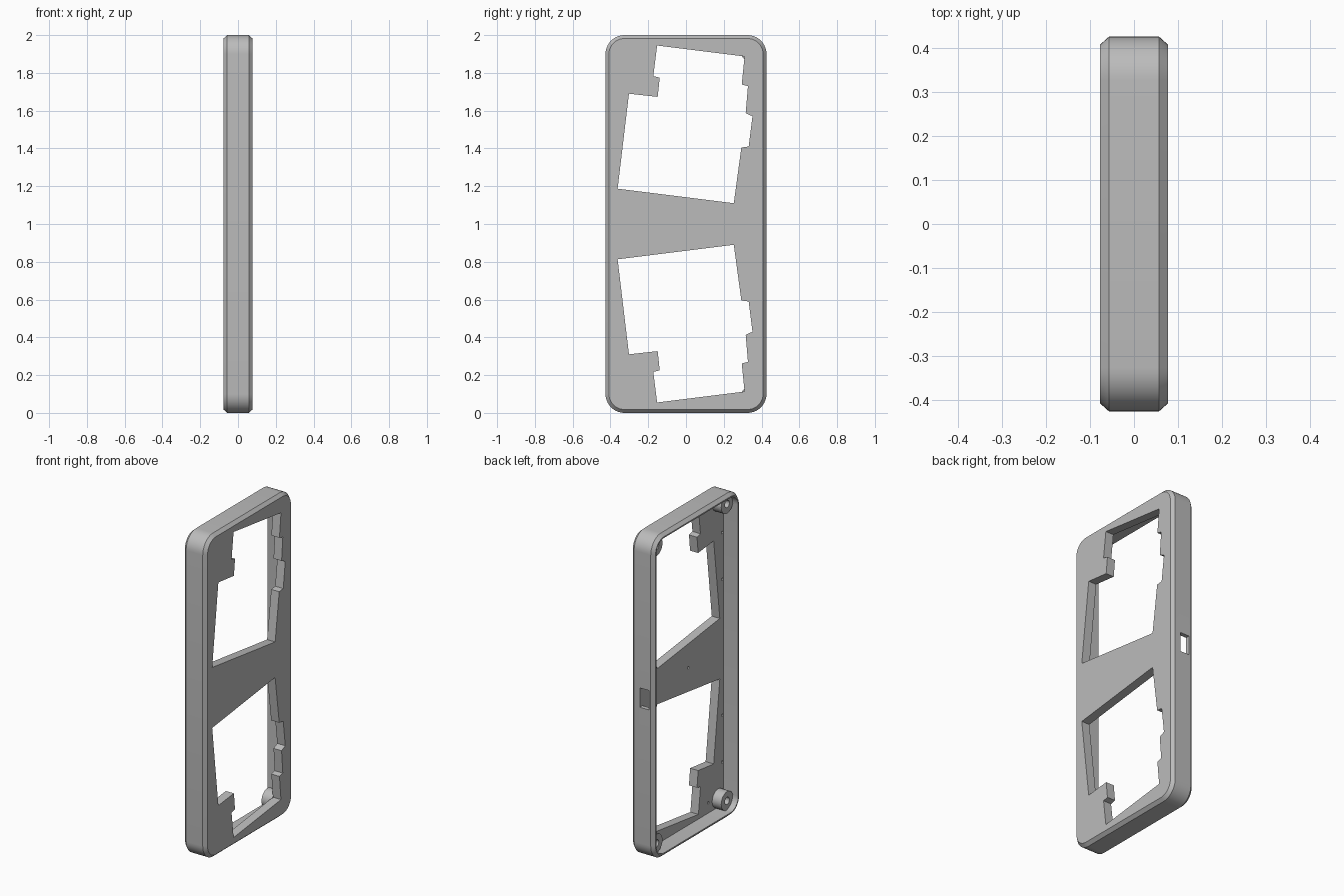
import bpy, bmesh, math

if "Cube" in bpy.data.objects:
    bpy.data.objects.remove(bpy.data.objects["Cube"], do_unlink=True)

grey = bpy.data.materials.new("plain grey")
grey.use_nodes = True
grey.diffuse_color = (0.5, 0.5, 0.5, 1)
grey.node_tree.nodes["Principled BSDF"].inputs["Base Color"].default_value = (0.5, 0.5, 0.5, 1)

HALF_Y, HALF_X, RADIUS = 0.426, 0.077, 0.1
CHAMFER, WALL, FLOOR = 0.018, 0.026, 0.022


def outline(inset, steps=10):
    """Rounded rectangle in the yz plane, shrunk by inset."""
    r = RADIUS - inset
    pts = []
    for k, (sy, sz) in enumerate([(1, 1), (-1, 1), (-1, -1), (1, -1)]):
        for i in range(steps + 1):
            a = (k + i / steps) * math.pi / 2
            pts.append((sy * (HALF_Y - RADIUS) + r * math.cos(a),
                        1 + sz * (1 - RADIUS) + r * math.sin(a)))
    return pts


def circle(y, z, r, n=24):
    return [(y + r * math.cos(2 * math.pi * i / n),
             z + r * math.sin(2 * math.pi * i / n)) for i in range(n)]


def loft(name, sections):
    """Skin matching (x, yz loop) sections and cap both ends."""
    bm = bmesh.new()
    rings = [[bm.verts.new((x, y, z)) for y, z in loop] for x, loop in sections]
    for a, b in zip(rings, rings[1:]):
        for i in range(len(a)):
            j = (i + 1) % len(a)
            bm.faces.new((a[i], a[j], b[j], b[i]))
    bm.faces.new(rings[0])
    bm.faces.new(rings[-1])
    bmesh.ops.recalc_face_normals(bm, faces=bm.faces)
    mesh = bpy.data.meshes.new(name)
    bm.to_mesh(mesh)
    bm.free()
    mesh.materials.append(grey)
    obj = bpy.data.objects.new(name, mesh)
    bpy.context.collection.objects.link(obj)
    return obj


def cut(target, cutters):
    for c in cutters:
        mod = target.modifiers.new("cut", "BOOLEAN")
        mod.operation, mod.solver, mod.object = "DIFFERENCE", "EXACT", c
    deps = bpy.context.evaluated_depsgraph_get()
    mesh = bpy.data.meshes.new_from_object(target.evaluated_get(deps))
    target.modifiers.clear()
    target.data = mesh
    for c in cutters:
        bpy.data.objects.remove(c, do_unlink=True)


def smooth(obj):
    bpy.ops.object.select_all(action="DESELECT")
    obj.select_set(True)
    bpy.context.view_layer.objects.active = obj
    bpy.ops.object.shade_smooth_by_angle(angle=math.radians(30))


# Open-backed tray with chamfered front and rear edges
frame = loft("frame", [
    (HALF_X, outline(CHAMFER)),
    (HALF_X - 0.02, outline(0)),
    (-HALF_X + 0.02, outline(0)),
    (-HALF_X, outline(CHAMFER)),
    (-HALF_X, outline(WALL)),
    (FLOOR, outline(WALL)),
])

# Tilted, notched windows, mirrored about mid height
window = [(-.153, 1.945), (.31, 1.887), (.295, 1.738), (.328, 1.73), (.316, 1.587),
          (.352, 1.57), (.332, 1.41), (.293, 1.405), (.253, 1.11), (-.362, 1.187),
          (-.302, 1.69), (-.15, 1.673), (-.139, 1.775), (-.173, 1.783)]
cutters = [
    loft("window_upper", [(-0.05, window), (0.2, window)]),
    loft("window_lower", [(-0.05, [(y, 2 - z) for y, z in window]),
                          (0.2, [(y, 2 - z) for y, z in window])]),
]

# Cable port through the +y wall
port = [(.35, .94), (.35, 1.06), (.5, 1.06), (.5, .94)]
cutters.append(loft("port", [(-0.045, port), (0.018, port)]))

# Small blind screw holes in the floor
for y, dz in [(-.385, .71), (-.385, .42), (-.25, .91), (-.055, 0)]:
    for z in {1 + dz, 1 - dz}:
        hole = circle(y, z, 0.008, 12)
        cutters.append(loft("pilot_hole", [(FLOOR - 0.02, hole), (FLOOR + 0.03, hole)]))
cut(frame, cutters)
smooth(frame)

# Hollow screw bosses in the four corners
for side, y in (("left", -.345), ("right", .345)):
    for level, z in (("lower", .082), ("upper", 1.918)):
        boss = loft(f"boss_{level}_{side}", [
            (FLOOR + 0.005, circle(y, z, 0.058)),
            (-0.04, circle(y, z, 0.058)),
            (-0.04, circle(y, z, 0.022)),
            (0.0, circle(y, z, 0.022)),
        ])
        smooth(boss)
